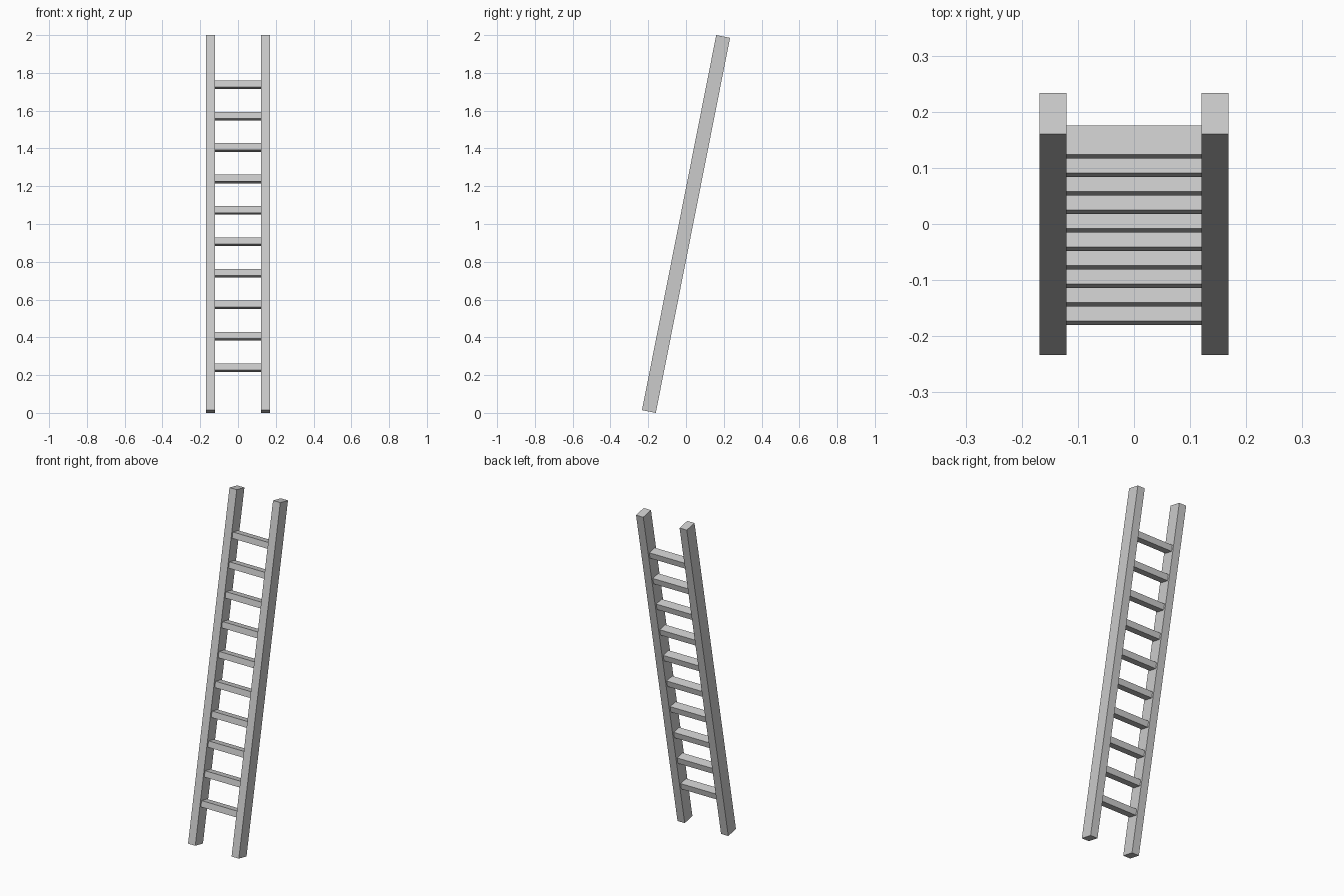
import bpy, math
from mathutils import Matrix, Vector

if "Cube" in bpy.data.objects:
    bpy.data.objects.remove(bpy.data.objects["Cube"])

# The whole ladder leans back about X, pivoting at its centre
LEAN = Matrix.Translation((0, 0, 1)) @ Matrix.Rotation(-math.radians(11.2), 4, 'X')


def leaning_box(name, size, x, along):
    """Box placed at distance `along` the leaning axis, measured from its centre."""
    bpy.ops.mesh.primitive_cube_add(size=1)
    ob = bpy.context.object
    ob.name = name
    ob.data.name = name
    ob.data.transform(Matrix.Diagonal((*size, 1)))
    ob.matrix_world = LEAN @ Matrix.Translation(Vector((x, 0, along)))
    return ob


# Side rails
RAIL_W, RAIL_D, RAIL_L = 0.048, 0.0745, 2.024
INNER = 0.1205
for side, label in ((-1, "left"), (1, "right")):
    leaning_box(f"{label}_rail", (RAIL_W, RAIL_D, RAIL_L),
                side * (INNER + RAIL_W / 2), 0)

# Ten evenly spaced rungs, butted between the rails
COUNT, FIRST, LAST = 10, -0.775, 0.752
for i in range(COUNT):
    along = FIRST + (LAST - FIRST) * i / (COUNT - 1)
    leaning_box(f"rung_{i + 1}", (2 * INNER, 0.053, 0.036), 0, along)
